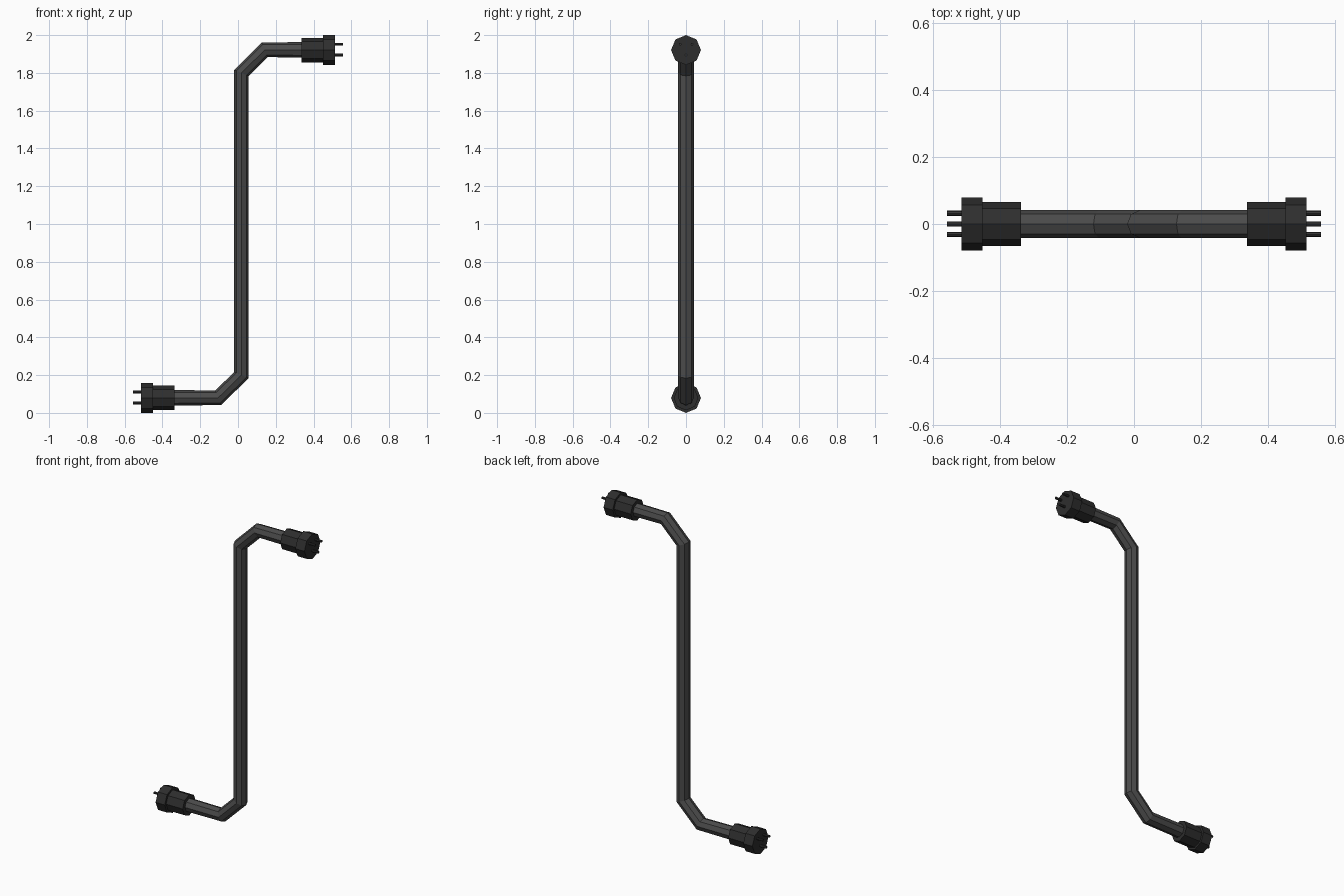
import bpy
from math import pi
from mathutils import Matrix

if "Cube" in bpy.data.objects:
    bpy.data.objects.remove(bpy.data.objects["Cube"])


def material(name, v):
    m = bpy.data.materials.new(name)
    m.diffuse_color = (v, v, v, 1)
    m.use_nodes = True
    m.node_tree.nodes["Principled BSDF"].inputs["Base Color"].default_value = m.diffuse_color
    return m


cable_mat = material("cable_grey", 0.07)
plug_mat = material("plug_black", 0.027)
pin_mat = material("pin_dark", 0.035)


def rod(name, x0, x1, y, z, radius, mat, sides=8):
    # closed prism along x, with a vertex pointing up
    bpy.ops.mesh.primitive_cylinder_add(vertices=sides, radius=radius, depth=abs(x1 - x0))
    ob = bpy.context.object
    ob.data.transform(Matrix.Rotation(pi / 2, 4, 'Y'))
    ob.location = ((x0 + x1) / 2, y, z)
    ob.name = name
    ob.data.materials.append(mat)
    return ob


# cable: eight-sided tube along a bent path
path = [(-0.36, 0.08), (-0.105, 0.08), (0.018, 0.20),
        (0.018, 1.80), (0.142, 1.922), (0.36, 1.922)]
curve = bpy.data.curves.new("cable", 'CURVE')
curve.dimensions = '3D'
curve.bevel_depth = 0.0415
curve.bevel_resolution = 2
curve.use_fill_caps = True
spline = curve.splines.new('POLY')
spline.points.add(len(path) - 1)
for p, (x, z) in zip(spline.points, path):
    p.co = (x, 0, z, 1)
spline.use_smooth = False
curve.materials.append(cable_mat)
cable = bpy.data.objects.new("cable", curve)
bpy.context.collection.objects.link(cable)
bpy.context.view_layer.objects.active = cable
cable.select_set(True)
bpy.ops.object.convert(target='MESH')

# plugs: sleeve, wide head and three pins at each end
for label, s, z in (("lower", -1, 0.079), ("upper", 1, 1.921)):
    rod(label + "_plug_sleeve", s * 0.337, s * 0.455, 0, z, 0.065, plug_mat)
    rod(label + "_plug_head", s * 0.451, s * 0.514, 0, z, 0.079, plug_mat)
    for i, (py, pz) in enumerate(((0.032, 0.031), (-0.031, 0.031), (0, -0.026))):
        rod(f"{label}_pin_{i + 1}", s * 0.505, s * 0.557, py, z + pz, 0.0075, pin_mat)
